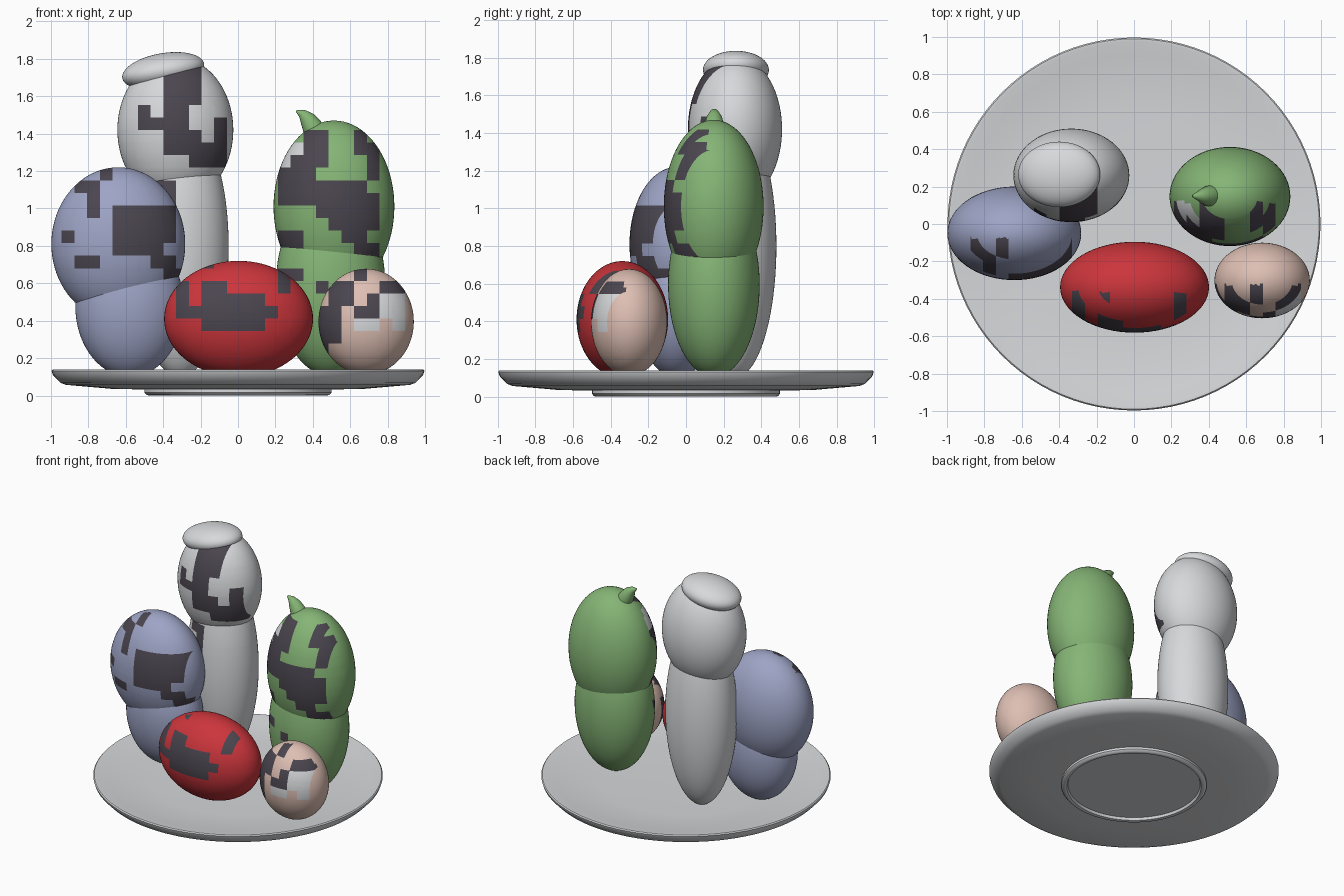
import bpy, bmesh, math
from mathutils import Matrix, Vector

if "Cube" in bpy.data.objects:
    bpy.data.objects.remove(bpy.data.objects["Cube"])

CELL_X, CELL_Z = 0.068, 0.0672      # size of one painted square
GRID_X, GRID_Z = -0.195, 0.613      # origin of the painted grid


def material(name, rgb):
    m = bpy.data.materials.new(name)
    m.diffuse_color = (*rgb, 1)
    m.use_nodes = True
    m.node_tree.nodes["Principled BSDF"].inputs["Base Color"].default_value = m.diffuse_color
    return m


WHITE = material("soft white", (0.68, 0.69, 0.71))
DARK = material("dark plum", (0.07, 0.06, 0.078))
BLUE = material("dusty blue", (0.34, 0.37, 0.56))
GREEN = material("leaf green", (0.235, 0.46, 0.18))
RED = material("red", (0.60, 0.036, 0.045))
PINK = material("pale pink", (0.73, 0.52, 0.45))


def finish(bm, name, mats, angle=40):
    me = bpy.data.meshes.new(name)
    bm.to_mesh(me)
    bm.free()
    ob = bpy.data.objects.new(name, me)
    bpy.context.collection.objects.link(ob)
    for m in mats:
        me.materials.append(m)
    bpy.ops.object.select_all(action='DESELECT')
    bpy.context.view_layer.objects.active = ob
    ob.select_set(True)
    bpy.ops.object.shade_smooth_by_angle(angle=math.radians(angle))
    return ob


def paint(bm, col, row, mask):
    """Cut square patches into the front faces: # is dark, o is white."""
    def front():
        bm.normal_update()
        return [f for f in bm.faces if f.normal.y < -0.15]

    def cut(co, no):
        faces = front()
        geom = faces + list({e for f in faces for e in f.edges}) \
            + list({v for f in faces for v in f.verts})
        bmesh.ops.bisect_plane(bm, geom=geom, dist=1e-5, plane_co=co, plane_no=no)

    for i in range(len(mask[0]) + 1):
        cut((GRID_X + CELL_X * (col + i), 0, 0), (1, 0, 0))
    for j in range(len(mask) + 1):
        cut((0, 0, GRID_Z - CELL_Z * (row + j)), (0, 0, 1))
    for f in front():
        c = f.calc_center_median()
        i = math.floor((c.x - GRID_X) / CELL_X) - col
        j = math.floor((GRID_Z - c.z) / CELL_Z) - row
        if 0 <= j < len(mask) and 0 <= i < len(mask[j]):
            f.material_index = ".#o".index(mask[j][i])


def egg(name, centre, radii, mat, tilt=0, pattern=None):
    bm = bmesh.new()
    bmesh.ops.create_uvsphere(bm, u_segments=64, v_segments=40, radius=1)
    bm.transform(Matrix.Translation(centre)
                 @ Matrix.Rotation(math.radians(tilt), 4, 'Y')
                 @ Matrix.Diagonal((*radii, 1)))
    if pattern:
        paint(bm, *pattern)
    return finish(bm, name, [mat, DARK, WHITE], 60)


# plate: lathed profile with a shallow dish and a foot ring
profile = [(0, 0.105), (0.6, 0.11), (0.9, 0.122), (0.975, 0.14), (0.99, 0.14),
           (0.997, 0.132), (0.99, 0.11), (0.95, 0.068), (0.92, 0.057),
           (0.68, 0.036), (0.5, 0.032), (0.5, 0.016), (0.488, 0.003),
           (0.475, 0), (0.462, 0.004), (0.455, 0.022), (0, 0.022)]
bm = bmesh.new()
vs = [bm.verts.new((r, 0, z)) for r, z in profile]
es = [bm.edges.new(p) for p in zip(vs, vs[1:])]
bmesh.ops.spin(bm, geom=vs + es, axis=(0, 0, 1), cent=(0, 0, 0),
               angle=math.tau, steps=96)
bmesh.ops.remove_doubles(bm, verts=bm.verts, dist=1e-4)
bmesh.ops.recalc_face_normals(bm, faces=bm.faces)
finish(bm, "plate", [WHITE])

# blue figure
egg("blue_body", (-0.58, -0.05, 0.48), (0.29, 0.21, 0.38), BLUE)
egg("blue_head", (-0.64, -0.05, 0.81), (0.358, 0.25, 0.41), BLUE, 0, (-11, -9, [
    "...#......",
    ".##.......",
    "..#.......",
    "..#.#####.",
    "....#####.",
    "#...#####.",
    "....####..",
    ".##....##.",
    "........##"]))

# white figure with a cap
egg("white_body", (-0.31, 0.26, 0.8), (0.26, 0.22, 0.7), WHITE, 0, (-4, -9, [
    "#.",
    "##",
    ".#",
    ".#"]))
egg("white_head", (-0.335, 0.26, 1.42), (0.31, 0.25, 0.39), WHITE, 0, (-5, -17, [
    "..###..",
    "..###..",
    "..###..",
    "#.##...",
    "####..#",
    "..###.#",
    "..#####",
    "....###"]))
egg("white_cap", (-0.40, 0.265, 1.735), (0.222, 0.175, 0.095), WHITE, -10)

# green figure
egg("green_body", (0.495, 0.148, 0.595), (0.292, 0.243, 0.49), GREEN, 0, (6, -1, [
    "##..",
    "...#"]))
egg("green_head", (0.513, 0.147, 1.01), (0.323, 0.265, 0.46), GREEN, 0, (6, -12, [
    "..##..#..",
    "oo##..##.",
    "o###...#.",
    "###....#.",
    "#######..",
    "########.",
    "...#####.",
    "....####.",
    "##...##..",
    "##....##.",
    "##....##."]))

# stem: rings of shrinking radius along a bent path
path = [(0.425, 1.39, 0.062), (0.395, 1.44, 0.054), (0.37, 1.48, 0.042),
        (0.342, 1.508, 0.024), (0.312, 1.522, 0.006)]
bm = bmesh.new()
rings = []
for k, (x, z, r) in enumerate(path):
    a, b = path[max(k - 1, 0)], path[min(k + 1, len(path) - 1)]
    side = Vector((b[1] - a[1], 0, a[0] - b[0])).normalized()
    rings.append([bm.verts.new(Vector((x, 0.15, z)) + side * r * math.cos(t)
                               + Vector((0, r * math.sin(t), 0)))
                  for t in (math.tau * n / 20 for n in range(20))])
for lo, hi in zip(rings, rings[1:]):
    for n in range(20):
        m = (n + 1) % 20
        bm.faces.new((lo[n], lo[m], hi[m], hi[n]))
bm.faces.new(rings[0])
bm.faces.new(rings[-1])
bmesh.ops.recalc_face_normals(bm, faces=bm.faces)
finish(bm, "green_stem", [GREEN])

# red egg
egg("red_egg", (0.003, -0.338, 0.41), (0.398, 0.243, 0.31), RED, 0, (-2, -2, [
    "..#......",
    "........#",
    "#.##....#",
    "#.#####..",
    "########.",
    "..#####.."]))

# pink egg
egg("pink_egg", (0.685, -0.302, 0.395), (0.255, 0.202, 0.283), PINK, 0, (9, -1, [
    "...#....",
    ".##..##.",
    ".##.#oo.",
    "##.##oo.",
    "##.oo.o.",
    "##......",
    "#......."]))
